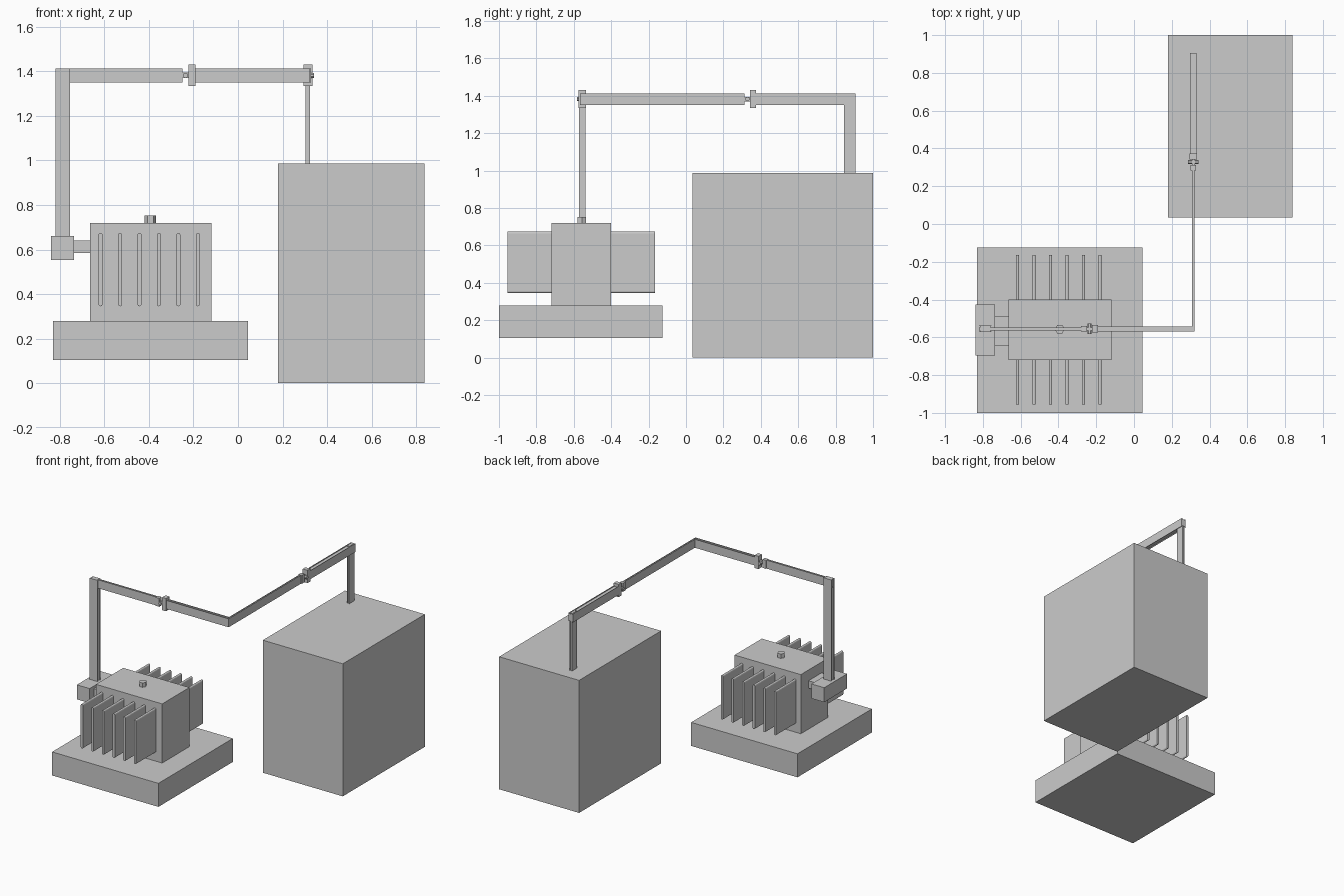
import bpy, bmesh, math
from mathutils import Vector

if "Cube" in bpy.data.objects:
    bpy.data.objects.remove(bpy.data.objects["Cube"])


def mesh_object(name, bm):
    bmesh.ops.recalc_face_normals(bm, faces=bm.faces[:])
    me = bpy.data.meshes.new(name)
    bm.to_mesh(me)
    bm.free()
    ob = bpy.data.objects.new(name, me)
    bpy.context.collection.objects.link(ob)
    return ob


def add_box(bm, lo, hi):
    lo, hi = Vector(lo), Vector(hi)
    ret = bmesh.ops.create_cube(bm, size=1)
    for v in ret["verts"]:
        v.co = Vector([(lo[i] + hi[i]) / 2 + v.co[i] * (hi[i] - lo[i]) for i in range(3)])


def box(name, lo, hi):
    bm = bmesh.new()
    add_box(bm, lo, hi)
    return mesh_object(name, bm)


def prism(name, profile, offset):
    """Extrude a closed 3D profile along an offset."""
    bm = bmesh.new()
    face = bm.faces.new([bm.verts.new(p) for p in profile])
    ret = bmesh.ops.extrude_face_region(bm, geom=[face], use_keep_orig=True)
    for v in ret["geom"]:
        if isinstance(v, bmesh.types.BMVert):
            v.co += Vector(offset)
    return mesh_object(name, bm)


def ring(n, r, start=0.0):
    return [(r * math.cos(start + 2 * math.pi * i / n),
             r * math.sin(start + 2 * math.pi * i / n)) for i in range(n)]


def duct(name, lo, hi, thin, deep, plate=0.004, lip=0.006):
    """H-section bus duct: two side plates (axis thin) around a recessed core."""
    bm = bmesh.new()
    for side in (0, 1):
        a, b = list(lo), list(hi)
        if side == 0:
            b[thin] = a[thin] + plate
        else:
            a[thin] = b[thin] - plate
        add_box(bm, a, b)
    a, b = list(lo), list(hi)
    a[thin] += plate
    b[thin] -= plate
    a[deep] += lip
    b[deep] -= lip
    add_box(bm, a, b)
    return mesh_object(name, bm)


# Main blocks
box("switchgear_cabinet", (0.18, 0.035, 0), (0.838, 1.0, 0.986))
box("foundation_slab", (-0.83, -1.0, 0.105), (0.045, -0.125, 0.28))
box("transformer_tank", (-0.665, -0.72, 0.28), (-0.12, -0.4, 0.72))
box("terminal_box", (-0.84, -0.695, 0.552), (-0.735, -0.425, 0.66))
box("terminal_neck", (-0.735, -0.645, 0.585), (-0.665, -0.49, 0.64))

# Hexagonal filler cap
prism("filler_cap", [(-0.393 + x, -0.557 + y, 0.72) for x, y in ring(6, 0.026)], (0, 0, 0.032))

# Radiator fins with rounded ends, both sides
cap = [(0.009 * math.cos(t), 0.010 * math.sin(t)) for t in
       [math.pi * i / 6 for i in range(7)]]
fin = [(x, 0.665 + z) for x, z in cap] + [(-x, 0.355 - z) for x, z in cap]
for i in range(6):
    cx = -0.617 + i * 0.0874
    for side, y0, y1 in (("front", -0.955, -0.72), ("back", -0.4, -0.165)):
        prism(f"{side}_fin_{i + 1}", [(cx + x, y0, z) for x, z in fin], (0, y1 - y0, 0))

# Bus duct run: riser, two overhead legs, drop into the cabinet
yc, xc, z0, z1 = -0.555, 0.314, 1.35, 1.413
duct("riser_duct", (-0.82, yc - 0.018, 0.66), (-0.755, yc + 0.018, z1), 1, 0)
duct("overhead_duct_left", (-0.82, yc - 0.008, z0), (-0.25, yc + 0.008, z1), 1, 2, 0.003, 0.004)
duct("overhead_duct_corner", (-0.19, yc - 0.013, z0), (xc + 0.007, yc + 0.013, z1), 1, 2)
duct("overhead_duct_right", (xc - 0.007, yc - 0.013, z0), (xc + 0.007, 0.285, z1), 0, 2, 0.003, 0.004)
duct("overhead_duct_rear", (xc - 0.018, 0.37, z0), (xc + 0.018, 0.905, z1), 0, 2)
duct("drop_duct", (xc - 0.01, 0.845, 0.986), (xc + 0.01, 0.905, z1), 0, 1)


# Joints: collar, core, clamp plate and cross bolt; axis 0 runs along x, 1 along y
def joint(name, axis, start, centre):
    def part(label, s0, s1, half_w, zl, zh):
        lo, hi = [0, 0, zl], [0, 0, zh]
        lo[axis], hi[axis] = start + s0, start + s1
        lo[1 - axis], hi[1 - axis] = centre - half_w, centre + half_w
        box(f"{name}_{label}", lo, hi)
    part("collar", 0, 0.03, 0.014, z0, z1)
    part("core", 0.03, 0.06, 0.008, 1.37, 1.394)
    part("clamp", 0.058, 0.09, 0.02, 1.335, 1.43)
    profile = []
    for a, b in ring(8, 0.012, math.pi / 8):
        p = [0, 0, 1.382 + b]
        p[axis], p[1 - axis] = start + 0.045 + a, centre - 0.028
        profile.append(p)
    off = [0, 0, 0]
    off[1 - axis] = 0.056
    prism(f"{name}_bolt", profile, off)


joint("front_joint", 0, -0.28, yc)
joint("side_joint", 1, 0.283, xc)
